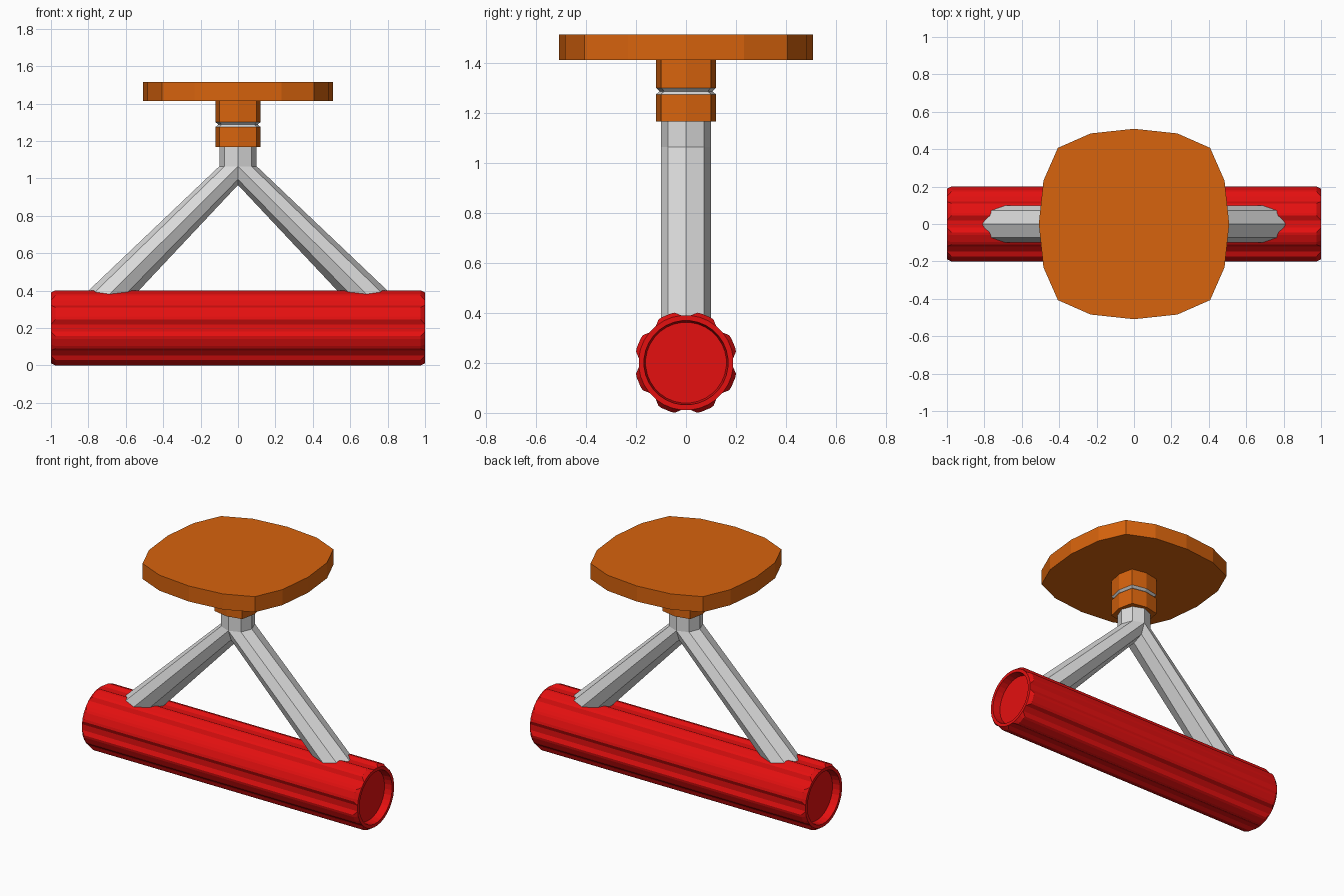
import bpy
import bmesh
from math import sin, cos, pi, atan2
from mathutils import Vector

cube = bpy.data.objects.get("Cube")
if cube:
    bpy.data.objects.remove(cube, do_unlink=True)


def make_material(name, color):
    mat = bpy.data.materials.new(name)
    mat.use_nodes = True
    mat.diffuse_color = (*color, 1)
    bsdf = next(n for n in mat.node_tree.nodes if n.type == 'BSDF_PRINCIPLED')
    bsdf.inputs["Base Color"].default_value = (*color, 1)
    return mat


RED = make_material("red", (0.78, 0.005, 0.005))
ORANGE = make_material("orange", (0.68, 0.125, 0.004))
GREY = make_material("light grey", (0.72, 0.72, 0.72))


def loft(rings):
    """Bridge rings of points in order and cap both ends."""
    bm = bmesh.new()
    loops = [[bm.verts.new(p) for p in ring] for ring in rings]
    n = len(loops[0])
    for a, b in zip(loops, loops[1:]):
        for i in range(n):
            j = (i + 1) % n
            bm.faces.new((a[i], a[j], b[j], b[i]))
    bm.faces.new(loops[0])
    bm.faces.new(loops[-1])
    bmesh.ops.recalc_face_normals(bm, faces=bm.faces)
    return bm


def finish(bm, name, mat):
    mesh = bpy.data.meshes.new(name)
    bm.to_mesh(mesh)
    bm.free()
    mesh.materials.append(mat)
    obj = bpy.data.objects.new(name, mesh)
    bpy.context.collection.objects.link(obj)
    return obj


def symmetric(quarter):
    """Four-way symmetric outline from the points of one quadrant."""
    pts = []
    for k in range(4):
        for x, y in quarter:
            pts.append([(x, y), (-y, x), (-x, -y), (y, -x)][k])
    return pts


def prism(name, outline, levels, mat):
    """Stack a flat outline at (z, scale) levels."""
    rings = [[(x * s, y * s, z) for x, y in outline] for z, s in levels]
    return finish(loft(rings), name, mat)


# Roller: hollow-ended drum with eight raised strips
SIDES = 32
STEP = 2 * pi / SIDES
AXIS_Z = 0.201
profile = [(-0.95, 0.162), (-1, 0.169), (-1, 0.19),
           (1, 0.19), (1, 0.169), (0.95, 0.162)]
drum = loft([[(x, r * cos((i - 0.5) * STEP), AXIS_Z + r * sin((i - 0.5) * STEP))
              for i in range(SIDES)] for x, r in profile])
strips = []
for f in drum.faces:
    c = f.calc_center_median()
    if len(f.verts) == 4 and abs(c.x) < 0.1:
        if round(atan2(c.z - AXIS_Z, c.y) / STEP) % 4:
            strips.append(f)
bmesh.ops.inset_region(drum, faces=strips, thickness=0.023, depth=0.016,
                       use_boundary=True, use_even_offset=True)
finish(drum, "roller", RED)

# Post: octagonal tube
octagon = symmetric([(1, 0), (0.72, 0.72)])
prism("post", octagon, [(1.065, 0.1), (1.4, 0.1)], GREY)

# Legs: tubes mitred at the centre, running down into the roller
top_half = [(0, 0.965), (0, 0.995), (0, 1.065), (0.072, 1.065), (0.1, 1.065)]
low_half = [(0.625, 0.3), (0.68, 0.3), (0.768, 0.3), (0.86, 0.3), (0.905, 0.3)]
widths = [0, 0.072, 0.1, 0.072, 0]


def leg_ring(half, side):
    front = [(side * x, -w, z) for (x, z), w in zip(half, widths)]
    back = [(x, -y, z) for x, y, z in front[-2:0:-1]]
    return front + back


for side, name in ((1, "left_leg"), (-1, "right_leg")):
    finish(loft([leg_ring(top_half, side), leg_ring(low_half, side)]), name, GREY)

# Collars with a grey groove between them
collar = symmetric([(1, 0), (0.83, 0.83)])
prism("lower_collar", collar, [(1.168, 0.12), (1.276, 0.12)], ORANGE)
prism("collar_groove", collar, [(1.276, 0.12), (1.288, 0.105), (1.301, 0.12)], GREY)
prism("upper_collar", collar, [(1.301, 0.12), (1.415, 0.12)], ORANGE)

# Top plate: rounded-square slab
plate = symmetric([(0.509, 0), (0.484, 0.232), (0.407, 0.407), (0.232, 0.484)])
prism("top_plate", plate, [(1.413, 1), (1.515, 1)], ORANGE)
